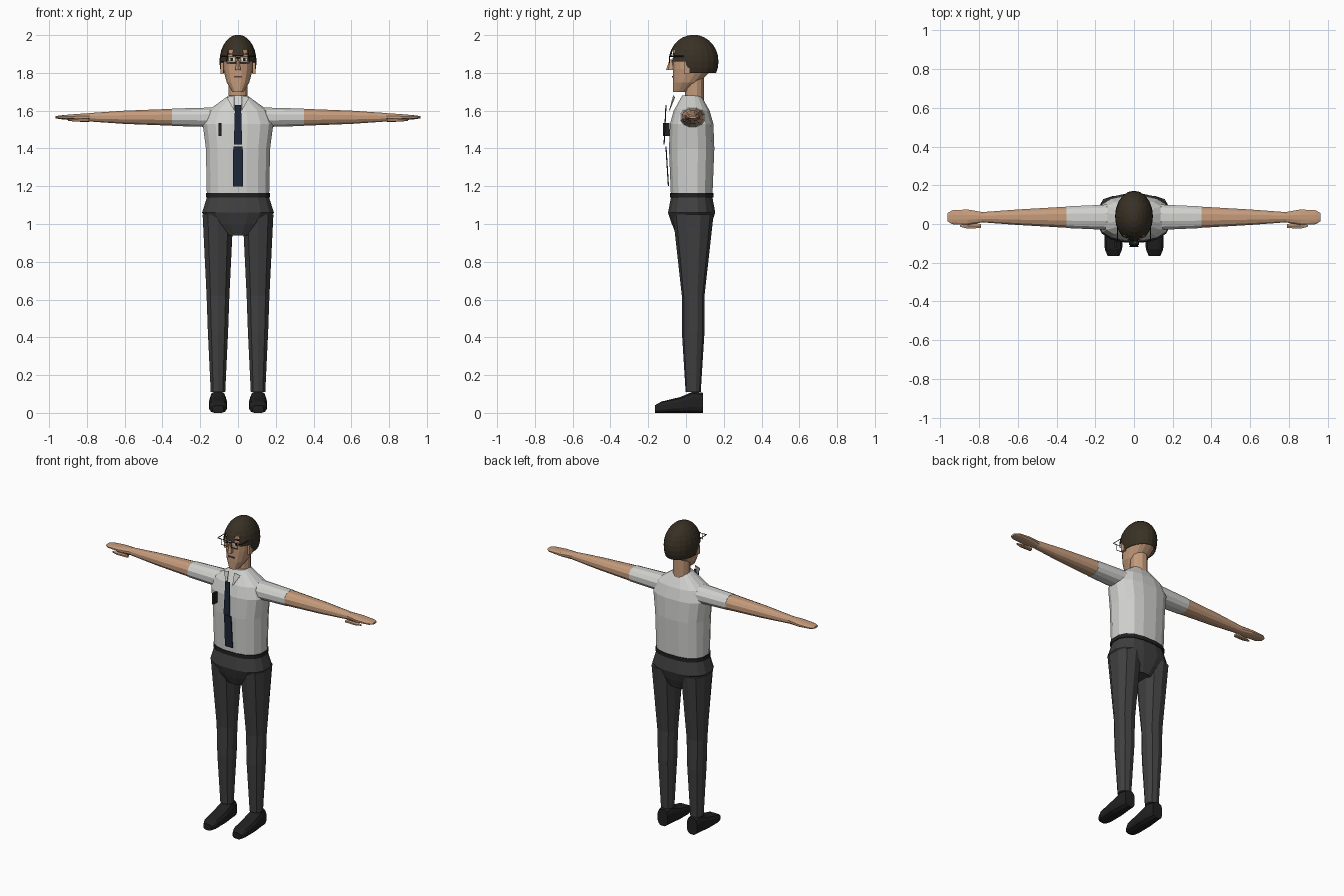
import bpy, bmesh
from math import cos, sin, pi, copysign
from mathutils import Matrix, Vector

cube = bpy.data.objects.get("Cube")
if cube:
    bpy.data.objects.remove(cube, do_unlink=True)


def material(name, red, green, blue):
    mat = bpy.data.materials.new(name)
    mat.use_nodes = True
    colour = (red, green, blue, 1)
    mat.diffuse_color = colour
    mat.node_tree.nodes["Principled BSDF"].inputs["Base Color"].default_value = colour
    return mat


shirt_white = material("shirt white", .64, .64, .62)
skin = material("skin", .56, .33, .2)
trouser_grey = material("trouser grey", .05, .05, .05)
black = material("leather and frame black", .015, .015, .015)
navy = material("tie navy", .013, .02, .04)
brown = material("hair brown", .04, .03, .018)
eye_white = material("eye white", .75, .75, .72)
lip_brown = material("lip brown", .12, .05, .04)


def place(name, data, mat):
    data.materials.append(mat)
    obj = bpy.data.objects.new(name, data)
    bpy.context.collection.objects.link(obj)
    return obj


def finish(name, bm, mat, mirror=False, thickness=0):
    bmesh.ops.recalc_face_normals(bm, faces=bm.faces)
    mesh = bpy.data.meshes.new(name)
    bm.to_mesh(mesh)
    bm.free()
    obj = place(name, mesh, mat)
    if thickness:
        solid = obj.modifiers.new("thickness", 'SOLIDIFY')
        solid.thickness = thickness
        solid.offset = 0
    if mirror:
        obj.modifiers.new("mirror", 'MIRROR')


def oval(sides, power):
    """Unit cross-section between a circle and a square, with flat sides."""
    angles = [2 * pi * (i + .5) / sides for i in range(sides)]
    points = [[copysign(abs(t) ** (2 / power), t) for t in (cos(a), sin(a))] for a in angles]
    largest = max(max(point) for point in points)
    return [(u / largest, v / largest) for u, v in points]


def loft(name, mat, axis, centre, rings, base=None, sides=12, power=2.3, mirror=False):
    """Join oval rings (position, half width, half depth) along an axis.
    With a base, every ring starts from that line instead of the centre."""
    bm = bmesh.new()
    section = oval(sides, power)
    loops = []
    for position, width, depth in rings:
        middle = centre[1] if base is None else base + depth
        loop = []
        for u, v in section:
            point = [centre[0] + u * width, middle + v * depth]
            point.insert(axis, position)
            loop.append(bm.verts.new(point))
        loops.append(loop)
    for lower, upper in zip(loops, loops[1:]):
        for i in range(sides):
            bm.faces.new((lower[i - 1], lower[i], upper[i], upper[i - 1]))
    bm.faces.new(loops[0])
    bm.faces.new(loops[-1])
    finish(name, bm, mat, mirror)


def box(name, mat, centre, size, mirror=False):
    bm = bmesh.new()
    shape = Matrix.Translation(centre) @ Matrix.Diagonal(Vector(size)).to_4x4()
    bmesh.ops.create_cube(bm, size=1, matrix=shape)
    finish(name, bm, mat, mirror)


def ribbon(name, mat, top, bottom):
    """Thin strip between two edges (height, y, half width)."""
    bm = bmesh.new()
    corners = [(side * width, y, z) for (z, y, width), sides in ((top, (-1, 1)), (bottom, (1, -1)))
               for side in sides]
    bm.faces.new([bm.verts.new(corner) for corner in corners])
    finish(name, bm, mat, thickness=.006)


def wire(name, mat, points, closed=False):
    curve = bpy.data.curves.new(name, 'CURVE')
    curve.dimensions = '3D'
    curve.bevel_depth = .003
    curve.bevel_resolution = 0
    spline = curve.splines.new('POLY')
    spline.points.add(len(points) - 1)
    for target, point in zip(spline.points, points):
        target.co = (*point, 1)
    spline.use_cyclic_u = closed
    place(name, curve, mat)


X, Y, Z = range(3)

# Shirt body, belt and hips
body = (0, .03)
loft("shirt", shirt_white, Z, body, [(1.15, .165, .11), (1.4, .17, .12), (1.53, .187, .115),
                                     (1.6, .16, .095), (1.68, .05, .05)], sides=16, power=2.5)
loft("belt", black, Z, body, [(z, .17, .115) for z in (1.14, 1.165)], sides=16, power=2.5)
loft("hips", trouser_grey, Z, body, [(.94, .07, .08), (1, .14, .105), (1.06, .19, .125),
                                     (1.14, .165, .11)], sides=16, power=2.5)

# Legs and shoes
leg = (.106, .038)
loft("trouser_legs", trouser_grey, Z, leg, [(.11, .04, .04), (.43, .056, .06), (.62, .063, .06),
                                            (1.05, .085, .108)], sides=10, mirror=True)
loft("shoes", black, Y, leg, [(-.165, .03, .02), (-.13, .045, .03), (-.03, .048, .042),
                              (.04, .042, .057), (.09, .036, .053)], base=0, power=3, mirror=True)

# Sleeves, arms, hands and thumbs share one line
arm = (.035, 1.565)
loft("sleeves", shirt_white, X, arm, [(.12, .066, .052), (.35, .056, .046)], mirror=True)
loft("arms", skin, X, arm, [(.34, .055, .045), (.6, .04, .035), (.79, .026, .022)], mirror=True)
loft("hands", skin, X, arm, [(.78, .026, .022), (.86, .04, .017), (.94, .036, .01),
                             (.965, .02, .006)], mirror=True)
loft("thumbs", skin, X, (-.01, 1.55), [(.79, .012, .01), (.86, .016, .008), (.9, .004, .004)],
     sides=6, mirror=True)

# Neck and head, with the face kept on one upright line
loft("neck", skin, Z, (0, .044), [(z, .05, .05) for z in (1.65, 1.78)], power=2)
loft("head", skin, Z, body, [(1.7, .03, .04), (1.75, .06, .07), (1.82, .078, .105),
                             (1.93, .075, .1)], base=-.07, sides=16)
loft("nose", skin, Z, (0, -.08), [(1.815, .017, .026), (1.87, .006, .007)], sides=6)
box("ears", skin, (.084, .004, 1.825), (.016, .03, .06), mirror=True)


# Hair: a dome cut away below and around the face
def uncovered(c):
    if c.z < 1.8:
        return True
    if c.z < 1.86:
        return c.y < 0
    if c.z < 1.89:
        return c.y < -.05
    return c.z < 1.92 and c.y < 0 and .015 < abs(c.x) < .05


bm = bmesh.new()
dome = Matrix.Translation((0, .04, 1.86)) @ Matrix.Diagonal((.096, .13, .14, 1))
bmesh.ops.create_uvsphere(bm, u_segments=20, v_segments=14, radius=1, matrix=dome)
cut = [face for face in bm.faces if uncovered(face.calc_center_median())]
bmesh.ops.delete(bm, geom=cut, context='FACES')
finish("hair", bm, brown, thickness=.004)

# Eyes, brows and mouth
box("eyes", eye_white, (.034, -.065, 1.871), (.03, .009, .018), mirror=True)
box("pupils", black, (.034, -.067, 1.871), (.013, .009, .017), mirror=True)
box("brows", brown, (.034, -.066, 1.9), (.04, .009, .007), mirror=True)
box("mouth", lip_brown, (0, -.07, 1.78), (.042, .009, .008))

# Spectacles
front, bar, hinge = -.088, 1.888, .086
for side, label in ((1, "left"), (-1, "right")):
    rim = [(side * x, front, z) for x, z in ((.012, bar), (.06, bar), (.06, 1.852), (.012, 1.852))]
    wire(label + "_spectacle_rim", black, rim, closed=True)
    arm_bar = [(side * x, y, bar) for x, y in ((.06, front), (hinge, front), (hinge, 0))]
    wire(label + "_spectacle_arm", black, arm_bar)
wire("spectacle_bridge", black, [(side * .012, front, 1.88) for side in (-1, 1)])

# Collar flaps
bm = bmesh.new()
flap = ((.02, -.088, 1.6), (.06, -.06, 1.67), (.02, -.066, 1.68))
bm.faces.new([bm.verts.new(corner) for corner in flap])
finish("collar_flaps", bm, shirt_white, mirror=True, thickness=.004)

# Tie and pocket pen
ribbon("tie_upper", navy, (1.63, -.106, .016), (1.42, -.116, .022))
ribbon("tie_lower", navy, (1.41, -.106, .025), (1.2, -.093, .027))
box("pocket_pen", black, (-.095, -.105, 1.5), (.014, .035, .07))
